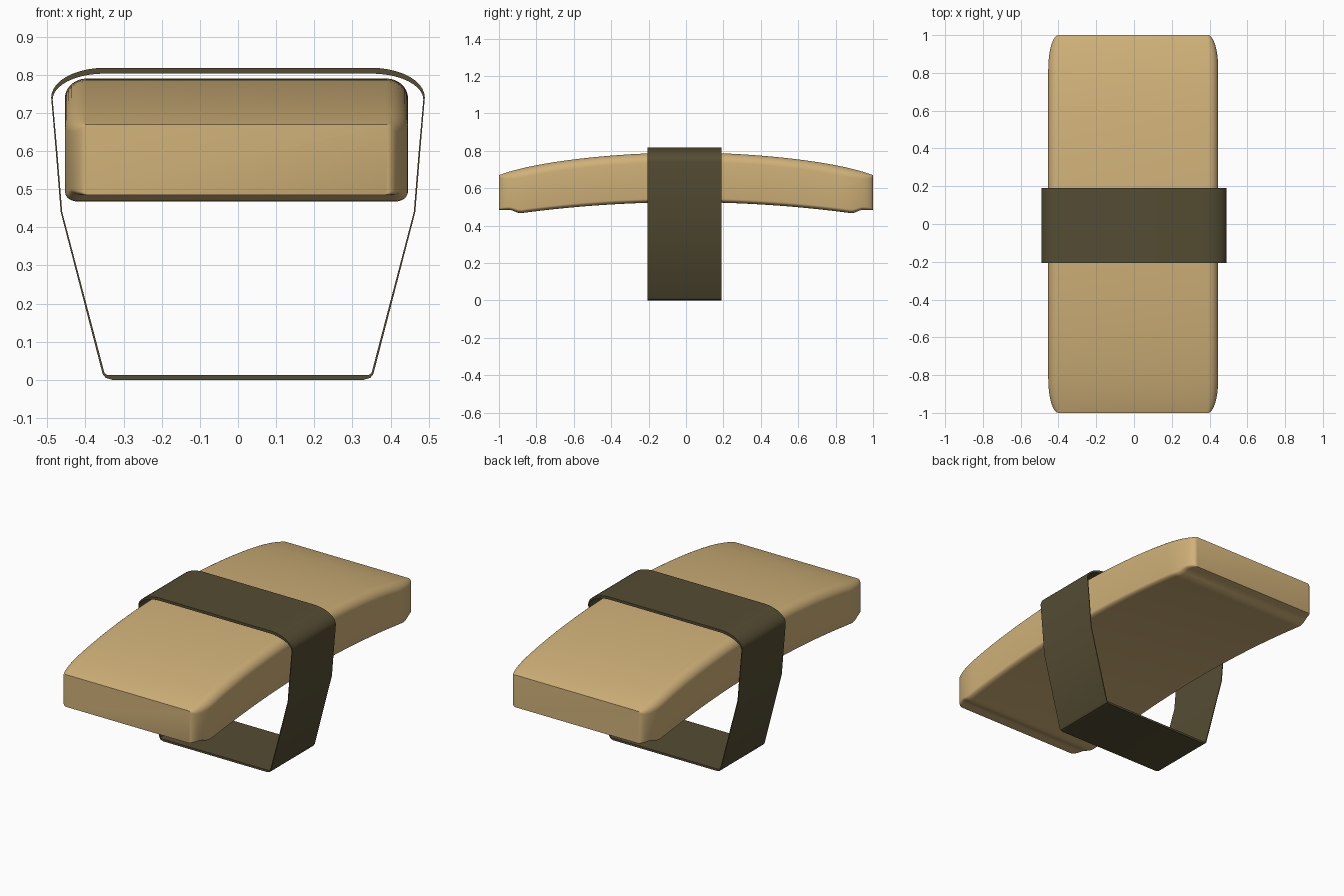
import bpy, bmesh, math

if "Cube" in bpy.data.objects:
    bpy.data.objects.remove(bpy.data.objects["Cube"])


def material(name, rgb):
    m = bpy.data.materials.new(name)
    m.diffuse_color = (*rgb, 1)
    m.use_nodes = True
    m.node_tree.nodes["Principled BSDF"].inputs["Base Color"].default_value = m.diffuse_color
    return m


def finish(name, bm, mat, angle):
    bmesh.ops.recalc_face_normals(bm, faces=bm.faces)
    mesh = bpy.data.meshes.new(name)
    bm.to_mesh(mesh)
    bm.free()
    mesh.materials.append(mat)
    ob = bpy.data.objects.new(name, mesh)
    bpy.context.collection.objects.link(ob)
    bpy.ops.object.select_all(action='DESELECT')
    ob.select_set(True)
    bpy.context.view_layer.objects.active = ob
    bpy.ops.object.shade_smooth_by_angle(angle=math.radians(angle))
    return ob


def bridge(bm, a, b):
    n = len(a)
    for i in range(n):
        j = (i + 1) % n
        bm.faces.new((a[i], a[j], b[j], b[i]))


egg = material("egg yellow", (0.63, 0.44, 0.19))
seaweed = material("dark seaweed", (0.088, 0.072, 0.033))


# Egg slab: arched, rounded cross-sections lofted along y
def top_z(y):
    return 0.79 - 0.10 * y ** 2 - 0.02 * y ** 8


def bottom_z(y):
    y = abs(y)
    lift = min(max((y - 0.89) / 0.05, 0), 1)
    return (0.525 - 0.075 * min(y, 0.89) ** 2) + 0.019 * lift


def section(y, half):
    e = min(max((abs(y) - 0.82) / 0.18, 0), 1)
    fade = math.sqrt(max(1 - e * e, 0))          # corner rounding dies out at the ends
    rx, rz = 0.002 + 0.055 * fade, 0.002 + 0.05 * fade
    bx, bz = 0.006 + 0.03 * fade, 0.006 + 0.014 * fade
    t, b = top_z(y), bottom_z(y)
    right = []
    for i in range(7):
        a = math.pi / 2 * i / 6
        right.append((half - bx + bx * math.sin(a), b + bz - bz * math.cos(a)))
    for i in range(9):
        a = math.pi / 2 * i / 8
        right.append((half - rx + rx * math.cos(a), t - rz + rz * math.sin(a)))
    pts = right + [(-x, z) for x, z in reversed(right)]
    return [(x - 0.004, y, z) for x, z in pts]


stations = [(0.82 * i / 14, 0.45) for i in range(15)]
for i in range(1, 15):
    a = math.pi / 2 * i / 14
    stations.append((0.82 + 0.18 * math.sin(a), 0.395 + 0.055 * math.cos(a)))
stations = [(-y, w) for y, w in reversed(stations[1:])] + stations

bm = bmesh.new()
rings = [[bm.verts.new(p) for p in section(y, w)] for y, w in stations]
for a, b in zip(rings, rings[1:]):
    bridge(bm, a, b)
bm.faces.new(rings[0])
bm.faces.new(rings[-1])
finish("egg_slab", bm, egg, 35)

# Seaweed band: paired outer and inner profile points, mirrored, with open interior
half = [((0.33, 0.0), (0.33, 0.012)), ((0.347, 0.005), (0.343, 0.013)),
        ((0.355, 0.015), (0.350, 0.017)), ((0.465, 0.44), (0.461, 0.44)),
        ((0.478, 0.60), (0.474, 0.60))]
for i in range(11):
    a = math.pi / 2 * i / 10
    half.append(((0.35 + 0.14 * math.cos(a), 0.74 + 0.078 * math.sin(a)),
                 (0.35 + 0.136 * math.cos(a), 0.735 + 0.068 * math.sin(a))))
profile = half + [((-o[0], o[1]), (-n[0], n[1])) for o, n in reversed(half)]

bm = bmesh.new()
loops = []
for k, y in ((0, -0.207), (0, 0.19), (1, 0.19), (1, -0.207)):
    loops.append([bm.verts.new((p[k][0], y, p[k][1])) for p in profile])
for i in range(4):
    bridge(bm, loops[i], loops[(i + 1) % 4])
finish("seaweed_band", bm, seaweed, 30)
